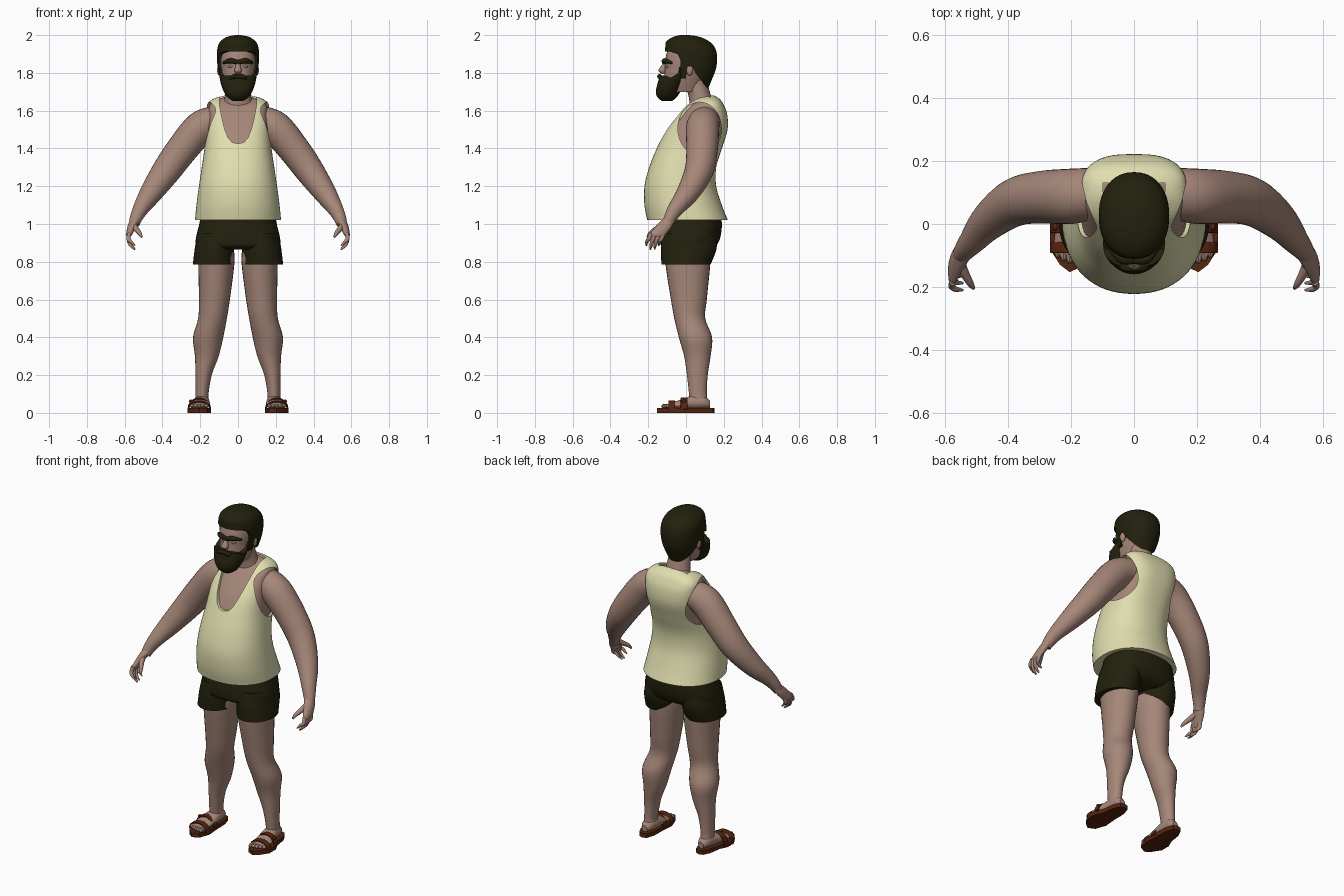
import bpy, bmesh, math
from mathutils import Vector

if "Cube" in bpy.data.objects:
    bpy.data.objects.remove(bpy.data.objects["Cube"], do_unlink=True)


def material(name, rgb):
    m = bpy.data.materials.new(name)
    m.use_nodes = True
    m.diffuse_color = (*rgb, 1)
    bsdf = m.node_tree.nodes["Principled BSDF"]
    bsdf.inputs["Base Color"].default_value = (*rgb, 1)
    bsdf.inputs["Roughness"].default_value = 0.8
    return m


SKIN = material("skin", (0.38, 0.24, 0.19))
CREAM = material("cream cloth", (0.75, 0.73, 0.43))
DARK = material("dark olive", (0.016, 0.015, 0.004))
LEATHER = material("brown leather", (0.09, 0.018, 0.005))
EYE = material("eye grey", (0.25, 0.24, 0.22))
parts = []


def finish(name, bm, mat):
    bmesh.ops.recalc_face_normals(bm, faces=bm.faces)
    mesh = bpy.data.meshes.new(name)
    bm.to_mesh(mesh)
    bm.free()
    ob = bpy.data.objects.new(name, mesh)
    bpy.context.collection.objects.link(ob)
    if mat:
        mesh.materials.append(mat)
        parts.append(ob)
    return ob


def spline(keys, steps):
    """Smooth curve through tuples of any length."""
    p = [keys[0], *keys, keys[-1]]
    out = []
    for i in range(1, len(p) - 2):
        for k in range(steps):
            t = k / steps
            out.append([b + t / 2 * (c - a + t * (2*a - 5*b + 4*c - d + t * (3*(b - c) + d - a)))
                        for a, b, c, d in zip(*p[i - 1:i + 3])])
    return out + [list(keys[-1])]


def loft(name, keys, mat, plane=None, side=1, segs=24, steps=5):
    """Skin over elliptical rings: x, y, z, radius a, radius b, squareness."""
    rings = spline([tuple(k) + (2,) * (6 - len(k)) for k in keys], steps)
    pts = [Vector(r[:3]) for r in rings]
    span = [abs(c) for c in pts[-1] - pts[0]]
    ref = Vector([float(i == span.index(min(span))) for i in range(3)])
    bm = bmesh.new()
    loops = []
    for i, (p, r) in enumerate(zip(pts, rings)):
        if plane:
            u, v = (Vector([float("XYZ"[j] == ax) for j in range(3)]) for ax in plane)
        else:
            t = pts[min(i + 1, len(pts) - 1)] - pts[max(i - 1, 0)]
            v = t.cross(ref).normalized()
            u = v.cross(t).normalized()
        loop = []
        for k in range(segs):
            ang = math.tau * k / segs
            c, s = (math.copysign(abs(f) ** (2 / r[5]), f) for f in (math.cos(ang), math.sin(ang)))
            q = p + u * r[3] * c + v * r[4] * s
            loop.append(bm.verts.new((q.x * side, q.y, q.z)))
        loops.append(loop)
    for a, b in zip(loops, loops[1:]):
        for k in range(segs):
            n = (k + 1) % segs
            bm.faces.new((a[k], a[n], b[n], b[k]))
    bm.faces.new(loops[0])
    bm.faces.new(loops[-1])
    return finish(name, bm, mat)


def tube(name, path, radii, mat, side=1, segs=12):
    keys = [(*p, r, r) for p, r in zip(path, radii)]
    return loft(name, keys, mat, side=side, segs=segs)


def levels(keys, inset=0, drop=0):
    """Rings from height, half width, front, back, squareness."""
    return [(0, (f + b) / 2, z - drop, w - inset, (b - f) / 2 - inset, n) for z, w, f, b, n in keys]


def prism(name, pts, axis, lo, hi, mat=None):
    bm = bmesh.new()
    ends = []
    for h in (lo, hi):
        ends.append([bm.verts.new({"x": (h, a, b), "y": (a, h, b), "z": (a, b, h)}[axis]) for a, b in pts])
        bm.faces.new(ends[-1])
    for i in range(len(pts)):
        j = (i + 1) % len(pts)
        bm.faces.new((ends[0][i], ends[0][j], ends[1][j], ends[1][i]))
    return finish(name, bm, mat)


def ball(name, loc, size, mat):
    bm = bmesh.new()
    bmesh.ops.create_uvsphere(bm, u_segments=16, v_segments=10, radius=1)
    bmesh.ops.scale(bm, vec=size, verts=bm.verts)
    bmesh.ops.translate(bm, vec=loc, verts=bm.verts)
    return finish(name, bm, mat)


def cut(ob, cutter):
    mod = ob.modifiers.new("cut", "BOOLEAN")
    mod.operation, mod.solver, mod.object = "DIFFERENCE", "EXACT", cutter
    bpy.context.view_layer.objects.active = ob
    bpy.ops.object.modifier_apply(modifier=mod.name)
    bpy.data.objects.remove(cutter, do_unlink=True)


# Torso and tank top share one set of levels
trunk = [(1.02, .228, -.205, .222, 2.2), (1.1, .22, -.22, .19, 2.2), (1.2, .207, -.22, .16, 2.2),
         (1.3, .192, -.195, .16, 2.3), (1.4, .178, -.155, .19, 2.5), (1.5, .172, -.105, .22, 2.8),
         (1.58, .17, -.045, .218, 3), (1.63, .165, 0, .2, 3), (1.66, .135, .04, .18, 2.6),
         (1.68, .08, .07, .15, 2)]
loft("torso", levels(trunk[1:], .012, .008), SKIN, "XY", segs=48)
shirt = loft("tank_top", levels(trunk), CREAM, "XY", segs=64)
half = [(0, 1.425), (.03, 1.432), (.052, 1.455), (.07, 1.5), (.085, 1.56), (.098, 1.63), (.1, 1.8)]
cut(shirt, prism("neck_cutter", half + [(-x, z) for x, z in half[:0:-1]], "y", -.5, .13))
hole = [(.072 + .115 * math.cos(a), 1.505 + .14 * math.sin(a))
        for a in (math.tau * i / 40 for i in range(40))]
for s in (1, -1):
    cut(shirt, prism("arm_cutter", hole, "x", s * .11, s * .4))

# Neck and head
loft("neck", [(0, .09, 1.6, .09, .07), (0, .075, 1.67, .07, .06), (0, .055, 1.74, .062, .06),
              (0, .04, 1.8, .06, .06)], SKIN, "XY")
loft("head", levels([(1.7, .06, -.1, .08, 2), (1.76, .08, -.115, .1, 2.2), (1.82, .092, -.112, .14, 2.2),
                     (1.87, .096, -.11, .145, 2.2), (1.93, .09, -.092, .135, 2), (1.97, .05, -.05, .08, 2)]),
     SKIN, "XY", segs=32)
loft("nose", [(0, -.103, 1.86, .011, .012), (0, -.118, 1.835, .013, .015), (0, -.126, 1.812, .02, .02),
              (0, -.118, 1.795, .012, .012)], SKIN, "XY", segs=16)

# Hair with the face and ears cut free
hair = loft("hair", levels([(1.71, .07, -.08, .115, 2), (1.76, .093, -.1, .135, 2.1), (1.82, .106, -.11, .158, 2.2),
                            (1.88, .112, -.112, .165, 2.2), (1.93, .109, -.11, .155, 2.2),
                            (1.965, .095, -.105, .125, 2.1), (1.99, .06, -.07, .075, 2),
                            (2, .015, -.03, .02, 2)]), DARK, "XY", segs=48)
cut(hair, prism("face_cutter", [(-.3, 1.913), (-.085, 1.913), (-.045, 1.9), (-.03, 1.87), (-.025, 1.77),
                                (0, 1.77), (.005, 1.835), (.035, 1.835), (.05, 1.8), (.115, 1.715),
                                (.115, 1.6), (-.3, 1.6)], "x", -.3, .3))

# Beard and moustache
beard = loft("beard", levels([(1.65, .025, -.125, -.075, 2), (1.67, .055, -.15, -.05, 2),
                              (1.7, .075, -.16, -.03, 2), (1.74, .09, -.152, -.01, 2.2),
                              (1.78, .098, -.14, .003, 2.3), (1.83, .102, -.125, .005, 2.3)]),
             DARK, "XY", segs=40)
cut(beard, prism("cheek_cutter", [(-.3, 1.788), (-.11, 1.785), (-.08, 1.775), (-.04, 1.8), (-.025, 1.9),
                                  (-.3, 1.9)], "x", -.3, .3))

# Shorts seat
loft("shorts_seat", levels([(1.06, .195, -.12, .18, 2.2), (1, .205, -.125, .19, 2.3), (.93, .222, -.135, .182, 2.4),
                            (.885, .222, -.132, .16, 2.4), (.865, .19, -.1, .13, 2.2)]), DARK, "XY", segs=40)

for side, s in (("left", 1), ("right", -1)):
    # Face details
    tube(side + "_moustache", [(0, -.14, 1.782), (.03, -.138, 1.778), (.06, -.115, 1.755)],
         (.012, .012, .005), DARK, s)
    tube(side + "_brow", [(0, -.116, 1.855), (.04, -.112, 1.864), (.078, -.075, 1.853)],
         (.011, .014, .006), DARK, s)
    ball(side + "_eye", (s * .036, -.096, 1.835), (.016, .012, .009), EYE)
    ball(side + "_ear", (s * .098, .02, 1.815), (.013, .018, .03), SKIN)

    # Shorts leg and bare leg
    loft(side + "_shorts_leg", [(.115, .02, .95, .1, .14), (.125, .015, .87, .104, .147),
                                (.132, 0, .785, .107, .13)], DARK, "XY", s, 32)
    loft(side + "_leg", [(.115, .01, .85, .095, .12), (.115, .01, .78, .095, .118), (.125, .015, .6, .082, .095),
                         (.135, .02, .5, .076, .082), (.158, .05, .4, .08, .088), (.165, .06, .3, .063, .07),
                         (.182, .06, .2, .043, .055), (.19, .063, .1, .034, .047), (.19, .07, .05, .036, .05)],
         SKIN, "XY", s, 28)

    # Foot and toes
    loft(side + "_foot", [(.19, .128, .045, .018, .018), (.19, .1, .055, .034, .032), (.192, .04, .055, .042, .038),
                          (.2, -.02, .046, .05, .026), (.205, -.08, .038, .05, .016),
                          (.205, -.1, .035, .046, .01)], SKIN, "XZ", s)
    for i in range(5):
        x = .167 + .019 * i
        tip = -.13 + .003 * i * i / 2
        tube(f"{side}_toe_{i + 1}", [(x, -.08, .036), (x, tip + .012, .036), (x, tip, .034)],
             (.011, .011, .004), SKIN, s, 8)

    # Sandal sole and straps
    sole = [(.165, .14), (.19, .15), (.215, .142), (.235, .1), (.245, .03), (.268, -.02), (.268, -.08), (.235, -.13),
            (.205, -.153), (.165, -.135), (.142, -.07), (.148, 0), (.15, .09)]
    prism(side + "_sandal_sole", [(s * x, y) for x, y in sole], "z", 0, .025, LEATHER)
    for label, y, high in (("rear", -.01, .058), ("front", -.075, .042)):
        arch = [math.pi * k / 6 for k in range(7)]
        loft(f"{side}_{label}_strap", [(.205 + .058 * math.cos(a), y, .019 + high * math.sin(a), .018, .005, 4)
                                       for a in arch], LEATHER, None, s, 16, 3)
    ball(side + "_buckle", (s * .25, -.01, .062), (.009, .012, .009), LEATHER)

    # Arm, palm and fingers
    tube(side + "_arm", [(.12, .1, 1.545, ), (.2, .088, 1.508), (.3, .085, 1.39), (.38, .068, 1.28),
                         (.46, .01, 1.165), (.515, -.055, 1.08), (.54, -.085, 1.03), (.55, -.1, 1)],
         (.08, .088, .083, .076, .06, .042, .033, .028), SKIN, s, 28)
    loft(side + "_palm", [(.537, -.08, 1.04, .028, .03), (.56, -.115, .99, .024, .043),
                          (.576, -.15, .945, .016, .044), (.578, -.155, .93, .008, .036)], SKIN, "XY", s)
    for i in range(4):
        y = -.185 + .022 * i
        low = (.885, .865, .867, .885)[i]
        tube(f"{side}_finger_{i + 1}", [(.576, y, .95), (.58, y - .012, .92), (.568, y - .022, low + .022),
                                        (.545, y - .025, low)], (.011, .011, .009, .004), SKIN, s, 10)
    tube(side + "_thumb", [(.555, -.115, 1), (.54, -.155, .975), (.52, -.19, .95), (.51, -.205, .93)],
         (.016, .015, .011, .005), SKIN, s, 10)

# Soft shading with crisp hems
bpy.ops.object.select_all(action="DESELECT")
for ob in parts:
    ob.select_set(True)
bpy.context.view_layer.objects.active = parts[0]
bpy.ops.object.shade_smooth_by_angle(angle=math.radians(40))
